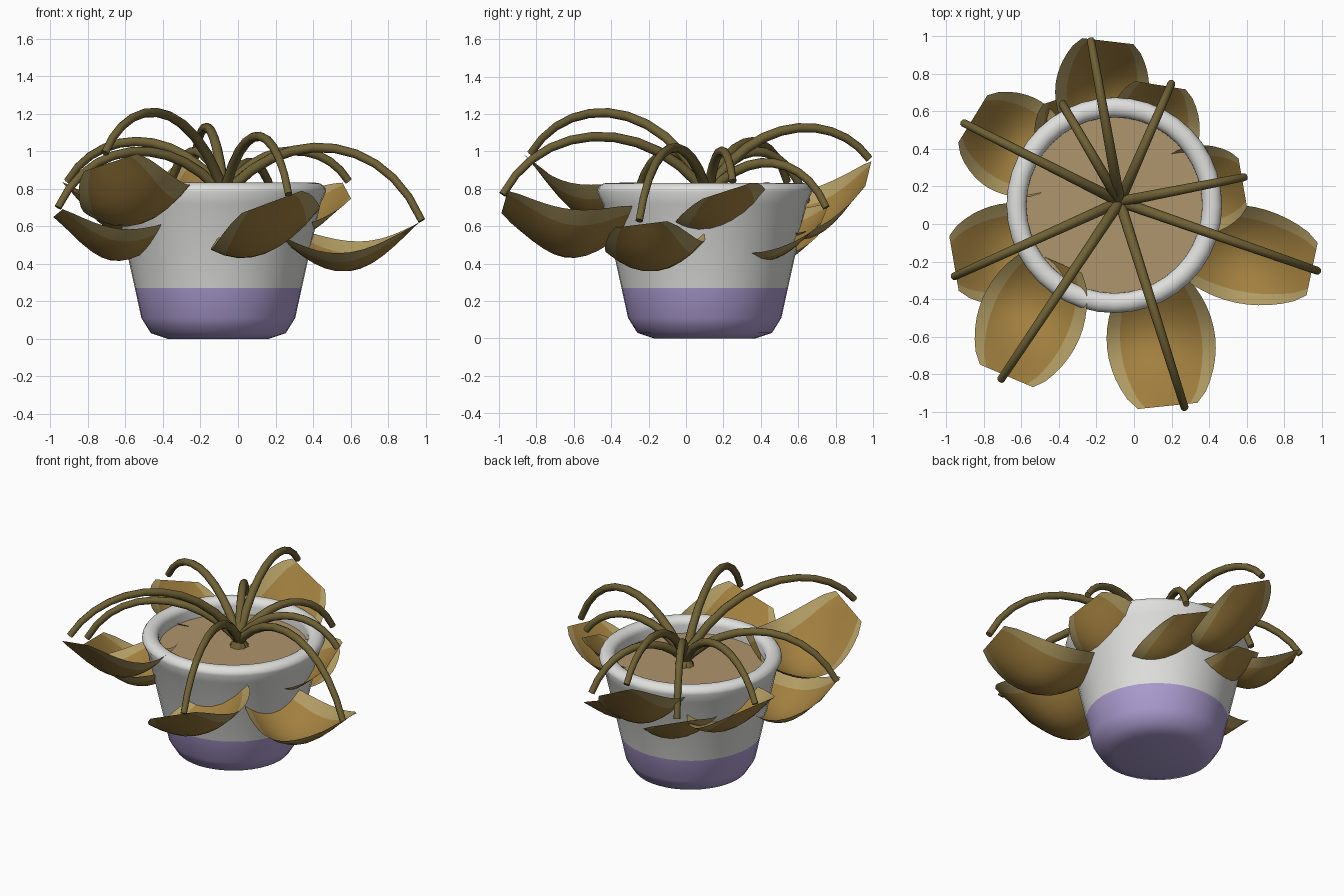
import bpy, bmesh, math
from mathutils import Vector

cube = bpy.data.objects.get("Cube")
if cube:
    bpy.data.objects.remove(cube)


def material(name, rgb):
    m = bpy.data.materials.new(name)
    m.use_nodes = True
    m.diffuse_color = (*rgb, 1)
    m.node_tree.nodes["Principled BSDF"].inputs["Base Color"].default_value = (*rgb, 1)
    return m


WHITE = material("glazed white", (0.74, 0.74, 0.72))
PURPLE = material("lavender glaze", (0.41, 0.33, 0.63))
SOIL = material("dry soil", (0.43, 0.30, 0.155))
STEM = material("olive stem", (0.16, 0.12, 0.036))
LEAF = material("dry leaf", (0.36, 0.215, 0.05))
EDGE = material("pale leaf edge", (0.44, 0.33, 0.125))

CENTER = Vector((-0.105, 0.1, 0))


def finish(obj, angle):
    bpy.ops.object.select_all(action="DESELECT")
    obj.select_set(True)
    bpy.context.view_layer.objects.active = obj
    bpy.ops.object.shade_smooth_by_angle(angle=math.radians(angle))


def grid_object(name, rows, mats, rule, wrap=False):
    """Skin rows of points with quads; rule(row, column) picks the material."""
    bm = bmesh.new()
    vs = [[bm.verts.new(p) for p in row] for row in rows]
    n = len(rows[0])
    for i in range(len(rows) - 1):
        for j in range(n if wrap else n - 1):
            k = (j + 1) % n
            f = bm.faces.new((vs[i][j], vs[i][k], vs[i + 1][k], vs[i + 1][j]))
            f.material_index = rule(i, j)
    if wrap:
        bm.faces.new(vs[0][::-1]).material_index = rule(0, 0)
        bm.faces.new(vs[-1])
    bm.normal_update()
    me = bpy.data.meshes.new(name)
    bm.to_mesh(me)
    bm.free()
    obj = bpy.data.objects.new(name, me)
    bpy.context.collection.objects.link(obj)
    for m in mats:
        me.materials.append(m)
    finish(obj, 50)


# Pot: lathed profile with a rounded rim, lavender below the glaze line
profile = [(0.27, 0), (0.36, 0.03), (0.41, 0.11), (0.445, 0.27), (0.545, 0.72)]
profile += [(0.522 + 0.053 * math.cos(a), 0.785 + 0.047 * math.sin(a))
            for a in (math.pi * s / 8 for s in range(9))]
profile.append((0.468, 0.70))
SIDES = 40
rings = [[CENTER + Vector((r * math.cos(a), r * math.sin(a), z))
          for a in (math.tau * s / SIDES for s in range(SIDES))] for r, z in profile]
grid_object("pot", rings, [WHITE, PURPLE], lambda i, j: int(i < 3), wrap=True)

# Soil
bpy.ops.mesh.primitive_cylinder_add(vertices=SIDES, radius=0.472, depth=0.04,
                                    location=CENTER + Vector((0, 0, 0.71)))
soil = bpy.context.object
soil.name = "soil"
soil.data.materials.append(SOIL)


# Stems: arched tubes
def stem(name, end, peak):
    end = Vector(end)
    flat = Vector((end.x, end.y, 0)) - CENTER
    start = CENTER + Vector((0.03, 0.02, 0.71)) - flat.normalized() * 0.04
    lift = (8 * peak - start.z - end.z) / 6
    h1, h2 = start.lerp(end, 0.27), start.lerp(end, 0.8)
    h1.z = h2.z = lift
    cu = bpy.data.curves.new(name, "CURVE")
    cu.dimensions = "3D"
    cu.bevel_depth = 0.022
    cu.bevel_resolution = 2
    cu.use_fill_caps = True
    sp = cu.splines.new("POLY")
    steps = 11
    sp.points.add(steps)
    for i, p in enumerate(sp.points):
        t = i / steps
        s = 1 - t
        q = s**3 * start + 3 * s * s * t * h1 + 3 * s * t * t * h2 + t**3 * end
        p.co = (*q, 1)
        p.radius = 1.35 - 0.4 * t
    obj = bpy.data.objects.new(name, cu)
    bpy.context.collection.objects.link(obj)
    cu.materials.append(STEM)
    bpy.ops.object.select_all(action="DESELECT")
    obj.select_set(True)
    bpy.context.view_layer.objects.active = obj
    bpy.ops.object.convert(target="MESH")
    finish(bpy.context.object, 50)


# Leaves: cupped, sagging blades, rolled so one side sits higher
def leaf(name, tip, base, width, roll, sag):
    tip, base = Vector(tip), Vector(base)
    out = tip - base
    side = Vector((-out.y, out.x, 0)).normalized() + Vector((0, 0, roll))
    rows = []
    nu, nv = 12, 8
    for i in range(nu + 1):
        u = i / nu
        bow = max(math.sin(math.pi * u), 0)
        w = width * (0.55 + 0.45 * bow ** 0.7)
        mid = tip.lerp(base, u) - Vector((0, 0, sag * bow))
        row = []
        for j in range(nv + 1):
            v = 2 * j / nv - 1
            cup = 0.13 * v * v * math.sin(math.pi * u * 0.88)
            row.append(mid + side * (w * v) + Vector((0, 0, cup)))
        rows.append(row)
    grid_object(name, rows, [LEAF, EDGE], lambda i, j: int(j in (0, nv - 1)))


# name: stem end, peak height, leaf tip, leaf base, half width, roll, sag
plants = {
    "back": ((-0.23, 0.98, 0.96), 1.12, (-0.14, 0.975, 0.88), (-0.2, 0.46, 0.6), 0.25, 0.48, 0.16),
    "back_right": ((-0.40, 0.67, 0.65), 1.0, (-0.36, 0.68, 0.61), (-0.22, 0.25, 0.42), 0.24, 0.3, 0.12),
    "back_left": ((0.20, 0.75, 0.70), 0.94, (0.14, 0.74, 0.66), (0.06, 0.25, 0.47), 0.25, 0.4, 0.12),
    "left": ((0.59, 0.25, 0.84), 1.0, (0.58, 0.22, 0.79), (0.12, 0.14, 0.57), 0.24, 0.32, 0.11),
    "front_left": ((0.98, -0.25, 0.63), 1.02, (0.95, -0.24, 0.61), (0.24, -0.09, 0.53), 0.26, 0.12, 0.21),
    "front": ((0.27, -0.98, 0.77), 1.08, (0.18, -0.97, 0.73), (0.11, -0.3, 0.6), 0.29, 0.37, 0.21),
    "front_right": ((-0.71, -0.83, 0.99), 1.2, (-0.68, -0.81, 0.94), (-0.42, -0.2, 0.74), 0.28, 0.3, 0.22),
    "right": ((-0.96, -0.28, 0.70), 1.0, (-0.96, -0.21, 0.67), (-0.38, -0.11, 0.55), 0.27, 0.14, 0.19),
    "right_back": ((-0.91, 0.54, 0.84), 1.05, (-0.86, 0.56, 0.80), (-0.42, 0.29, 0.65), 0.27, 0.25, 0.17),
}
for name, (end, peak, tip, base, width, roll, sag) in plants.items():
    stem(name + "_stem", end, peak)
    leaf(name + "_leaf", tip, base, width, roll, sag)
